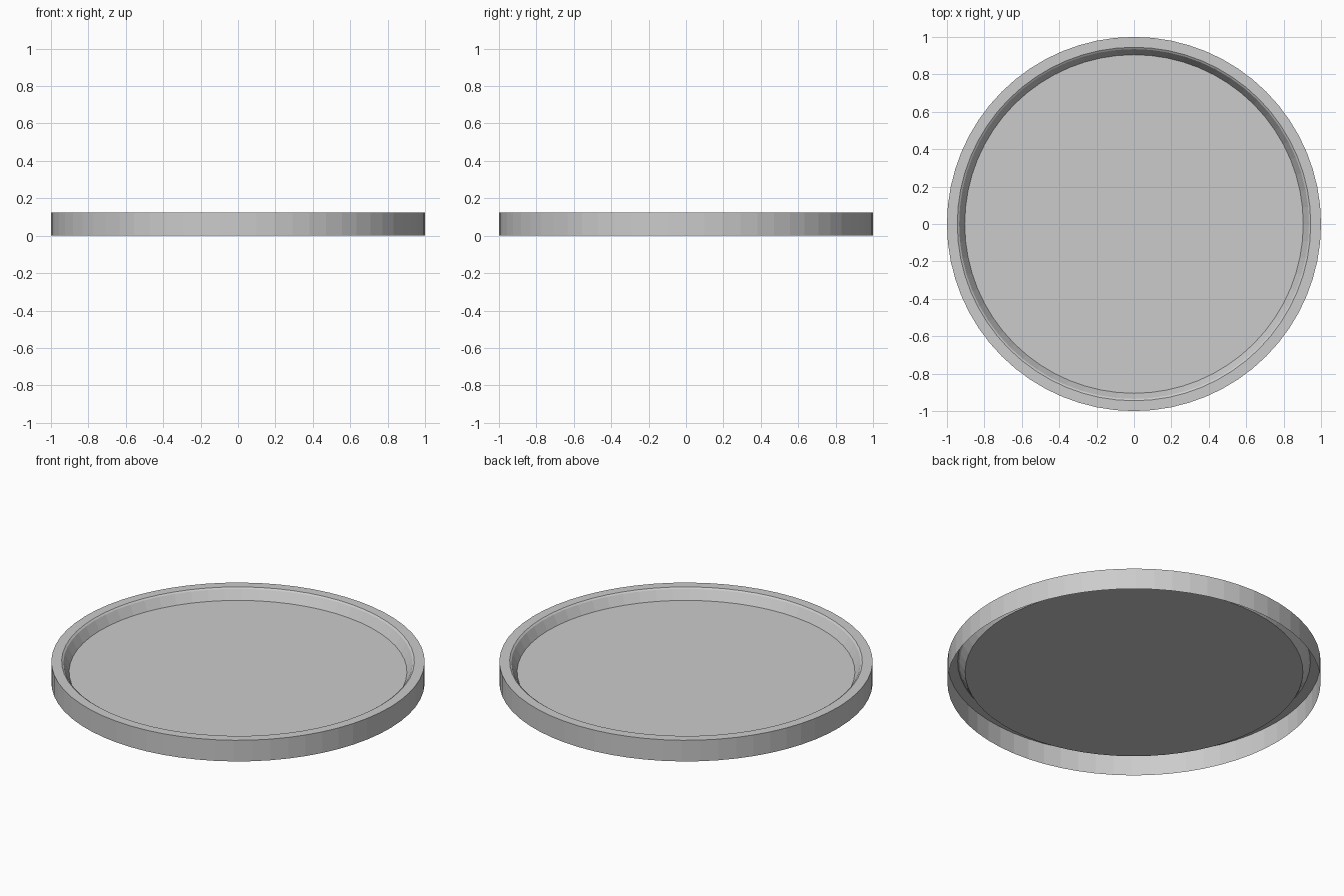
import bpy
import bmesh
from math import cos, sin, tau

if "Cube" in bpy.data.objects:
    bpy.data.objects.remove(bpy.data.objects["Cube"])

SIDES = 64

# Cross-section (radius, height): floor edge, sloped inner wall, eased lip, flat rim, outer wall
PROFILE = [(0.905, 0.064), (0.935, 0.118), (0.945, 0.125), (1.0, 0.125), (1.0, 0.0)]


def ring(bm, radius, height):
    return [bm.verts.new((radius * cos(tau * i / SIDES), radius * sin(tau * i / SIDES), height))
            for i in range(SIDES)]


bm = bmesh.new()
rings = [ring(bm, r, z) for r, z in PROFILE]

# Raised floor disc
bm.faces.new(rings[0])

# Inner wall, rim and outer wall; the underside stays open
for a, b in zip(rings, rings[1:]):
    for i in range(SIDES):
        j = (i + 1) % SIDES
        bm.faces.new((a[i], b[i], b[j], a[j]))

mesh = bpy.data.meshes.new("round_tray")
bm.to_mesh(mesh)
bm.free()
tray = bpy.data.objects.new("round_tray", mesh)
bpy.context.collection.objects.link(tray)
